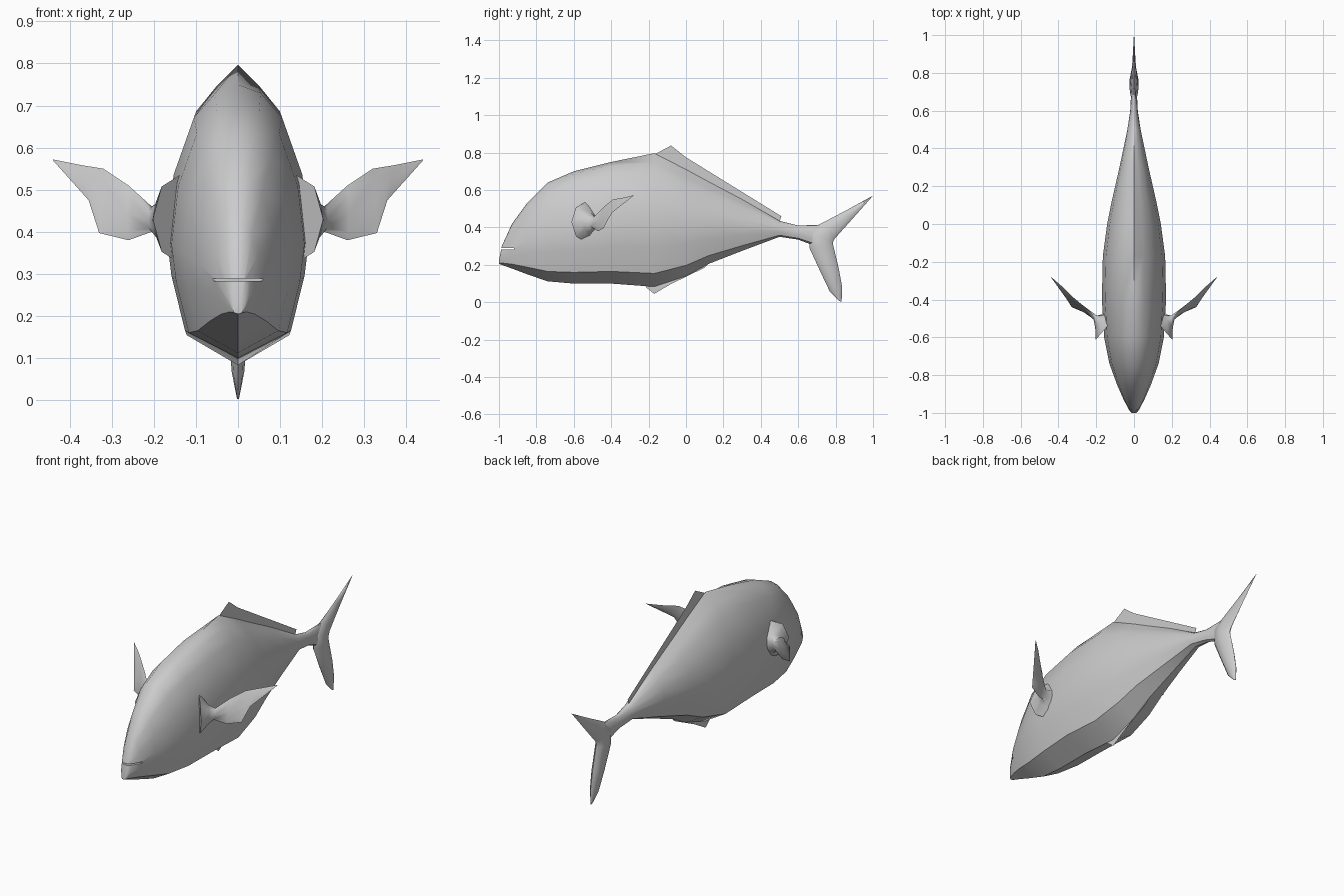
import bpy, bmesh, math
from mathutils import Vector

cube = bpy.data.objects.get("Cube")
if cube:
    bpy.data.objects.remove(cube)

grey = bpy.data.materials.new("plain_grey")
grey.use_nodes = True
grey.diffuse_color = (0.6, 0.6, 0.6, 1)
grey.node_tree.nodes["Principled BSDF"].inputs["Base Color"].default_value = (0.6, 0.6, 0.6, 1)


def make_object(name, bm):
    bmesh.ops.recalc_face_normals(bm, faces=bm.faces)
    mesh = bpy.data.meshes.new(name)
    bm.to_mesh(mesh)
    bm.free()
    mesh.materials.append(grey)
    obj = bpy.data.objects.new(name, mesh)
    bpy.context.collection.objects.link(obj)
    return obj


def smooth(obj, angle):
    bpy.ops.object.select_all(action="DESELECT")
    obj.select_set(True)
    bpy.context.view_layer.objects.active = obj
    bpy.ops.object.shade_smooth_by_angle(angle=math.radians(angle))


def loft(name, rings):
    """Skin closed rings of equal length and cap both ends."""
    bm = bmesh.new()
    loops = [[bm.verts.new(p) for p in ring] for ring in rings]
    n = len(loops[0])
    for a, b in zip(loops, loops[1:]):
        for i in range(n):
            j = (i + 1) % n
            bm.faces.new((a[i], a[j], b[j], b[i]))
    bm.faces.new(loops[0])
    bm.faces.new(loops[-1])
    return make_object(name, bm)


def blade(name, sections, axis):
    """Fin with elliptical sections: leading point, trailing point, half thickness."""
    rings = []
    for lead, trail, thick in sections:
        lead, trail = Vector(lead), Vector(trail)
        mid, half = (lead + trail) / 2, (lead - trail) / 2
        rings.append([mid + half * math.cos(k * math.pi / 4)
                      + axis * thick * math.sin(k * math.pi / 4) for k in range(8)])
    return loft(name, rings)


def sheet(name, outline):
    """Flat fin on the centre plane."""
    bm = bmesh.new()
    bm.faces.new([bm.verts.new((0, y, z)) for y, z in outline])
    return make_object(name, bm)


# Body: stations of y, bottom, top, half width, back sharpness
stations = [
    (-1.0, 0.205, 0.225, 0.012, 0), (-0.985, 0.2, 0.3, 0.026, 0),
    (-0.93, 0.18, 0.42, 0.055, 0), (-0.85, 0.15, 0.53, 0.09, 0),
    (-0.74, 0.112, 0.64, 0.13, 0), (-0.6, 0.1, 0.7, 0.158, 0),
    (-0.4, 0.1, 0.75, 0.17, 0.2), (-0.17, 0.083, 0.797, 0.165, 0.9),
    (0, 0.14, 0.71, 0.142, 1), (0.12, 0.205, 0.645, 0.118, 1),
    (0.3, 0.275, 0.55, 0.077, 1), (0.5, 0.35, 0.435, 0.035, 0.6),
    (0.6, 0.335, 0.41, 0.02, 0), (0.72, 0.29, 0.415, 0.014, 0),
]
round_back = [(0, 1), (0.32, 0.98), (0.62, 0.89), (0.9, 0.68)]
sharp_back = [(0, 1), (0.3, 0.925), (0.6, 0.84), (0.9, 0.63)]
belly = [(1, 0.45), (0.93, 0.3), (0.74, 0.1), (0, 0)]
rings = []
for y, low, high, width, sharp in stations:
    back = [((1 - sharp) * a + sharp * c, (1 - sharp) * b + sharp * d)
            for (a, b), (c, d) in zip(round_back, sharp_back)]
    side = [(w * width, y, low + h * (high - low)) for w, h in back + belly]
    rings.append(side + [(-x, py, z) for x, py, z in side[-2:0:-1]])
body = loft("body", rings)

# Mouth slit cut into the snout
bm = bmesh.new()
bmesh.ops.create_cube(bm, size=1)
for v in bm.verts:
    v.co = (v.co.x * 0.3, -1.01 + v.co.y * 0.18, 0.286 + v.co.z * 0.007)
cutter = make_object("mouth_cutter", bm)
cutter.hide_render = True
cut = body.modifiers.new("mouth", "BOOLEAN")
cut.operation, cut.object, cut.solver = "DIFFERENCE", cutter, "EXACT"
depsgraph = bpy.context.evaluated_depsgraph_get()
body.data = bpy.data.meshes.new_from_object(body.evaluated_get(depsgraph))
body.modifiers.clear()
bpy.data.objects.remove(cutter)
smooth(body, 40)

# Forked tail fin, from the upper tip to the lower tip
tail_sections = [
    (0.992, 0.566, 1.0, 0.57, 0.001), (0.85, 0.488, 0.88, 0.435, 0.008),
    (0.72, 0.42, 0.795, 0.34, 0.018), (0.66, 0.375, 0.785, 0.32, 0.024),
    (0.66, 0.29, 0.787, 0.305, 0.025), (0.72, 0.16, 0.817, 0.18, 0.023),
    (0.77, 0.055, 0.835, 0.08, 0.015), (0.815, 0.01, 0.832, 0.002, 0.003),
]
tail = blade("tail_fin", [((0, a, b), (0, c, d), t) for a, b, c, d, t in tail_sections],
             Vector((1, 0, 0)))
smooth(tail, 60)

# Side fins with a flared root, mirrored
pectoral = blade("side_fins", [
    ((0.13, -0.53, 0.54), (0.13, -0.53, 0.32), 0.11),
    ((0.175, -0.51, 0.48), (0.17, -0.51, 0.37), 0.05),
    ((0.205, -0.49, 0.46), (0.205, -0.5, 0.4), 0.014),
    ((0.26, -0.44, 0.51), (0.26, -0.47, 0.38), 0.007),
    ((0.32, -0.39, 0.55), (0.33, -0.44, 0.397), 0.004),
    ((0.37, -0.34, 0.558), (0.355, -0.4, 0.475), 0.003),
    ((0.44, -0.28, 0.572), (0.438, -0.283, 0.568), 0.001),
], Vector((-0.66, 0.75, 0)))
mirror = pectoral.modifiers.new("mirror", "MIRROR")
mirror.use_clip = False
smooth(pectoral, 60)

# Back and belly fins
sheet("back_fin", [(-0.17, 0.79), (-0.08, 0.838), (0, 0.775), (0.51, 0.46), (0.5, 0.43), (0, 0.7)])
sheet("belly_fin", [(-0.22, 0.085), (-0.17, 0.045), (-0.08, 0.098), (0.1, 0.185), (0.13, 0.215), (0, 0.15), (-0.17, 0.09)])
